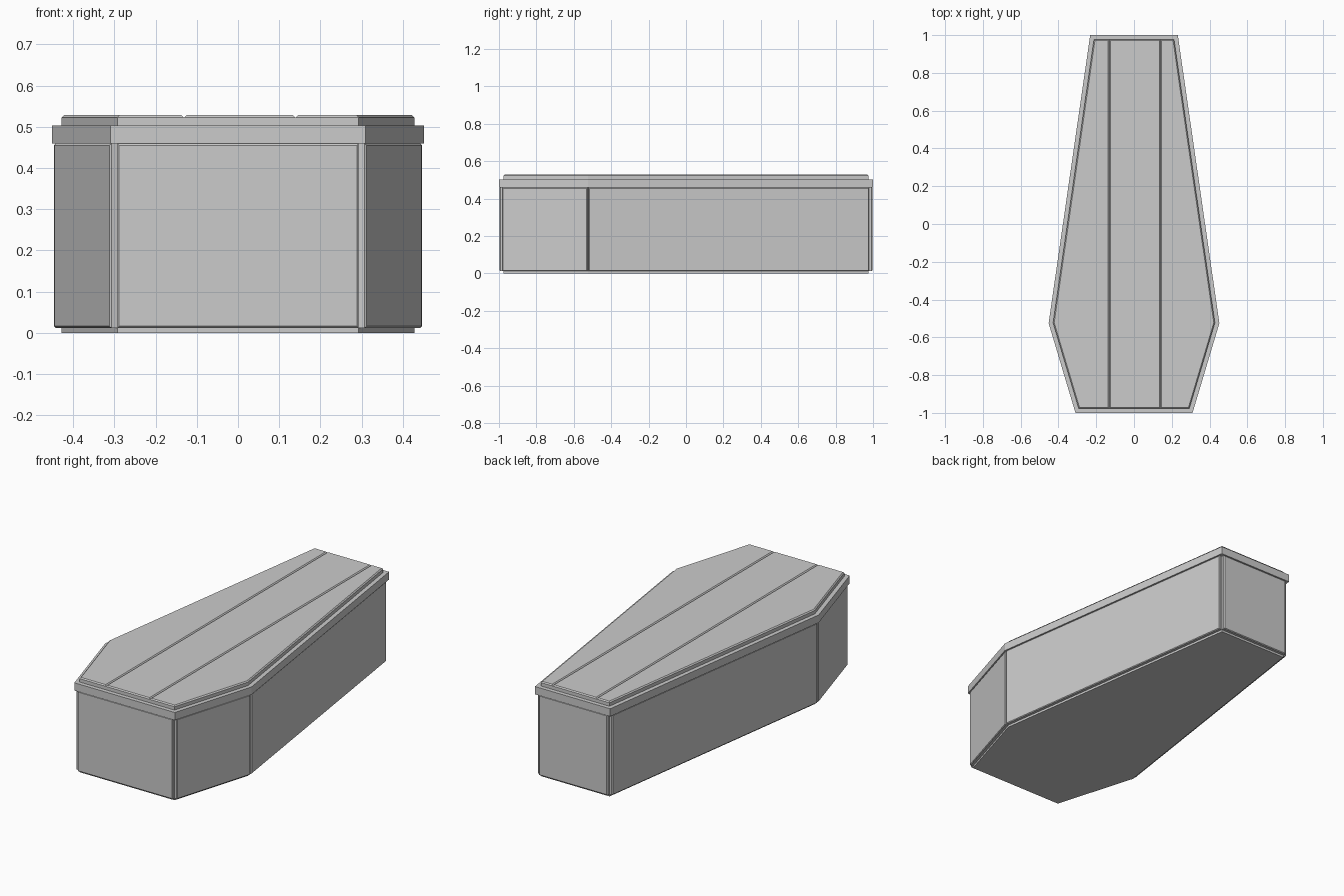
import bpy, bmesh
from mathutils import Vector

if "Cube" in bpy.data.objects:
    bpy.data.objects.remove(bpy.data.objects["Cube"])

# Six-sided outline of the lid rim, counter-clockwise seen from above
RIM = [Vector(p) for p in ((-.31, -1), (.31, -1), (.452, -.525),
                           (.232, 1), (-.232, 1), (-.452, -.525))]


def normal(a, b):
    d = (b - a).normalized()
    return Vector((d.y, -d.x))


def inset(pts, dist):
    # mitred inset of a closed outline
    out = []
    for i, p in enumerate(pts):
        n1 = normal(pts[i - 1], p)
        n2 = normal(p, pts[(i + 1) % len(pts)])
        out.append(p - (n1 + n2) * dist / (1 + n1.dot(n2)))
    return out


def prism(pts, z0, z1):
    bm = bmesh.new()
    face = bm.faces.new([bm.verts.new((p.x, p.y, z0)) for p in pts])
    ext = bmesh.ops.extrude_face_region(bm, geom=[face])
    verts = [g for g in ext["geom"] if isinstance(g, bmesh.types.BMVert)]
    bmesh.ops.translate(bm, verts=verts, vec=(0, 0, z1 - z0))
    if len(bm.faces) < len(pts) + 2:
        bm.faces.new([v for v in bm.verts if v not in verts])
    bmesh.ops.recalc_face_normals(bm, faces=bm.faces)
    return bm


def bevel(bm, edges, width):
    bmesh.ops.bevel(bm, geom=edges, offset=width, segments=1,
                    profile=0.5, affect='EDGES')


def finish(bm, name):
    bmesh.ops.recalc_face_normals(bm, faces=bm.faces)
    me = bpy.data.meshes.new(name)
    bm.to_mesh(me)
    bm.free()
    ob = bpy.data.objects.new(name, me)
    bpy.context.collection.objects.link(ob)
    return ob


core = inset(RIM, 0.023)

# Inner box, showing as the base plinth and in the corner grooves
finish(prism(core, 0, 0.465), "inner_box")

# Wall panels, one on each side, leaving notches at the corners
names = ("head_panel", "right_shoulder_panel", "right_side_panel",
         "foot_panel", "left_side_panel", "left_shoulder_panel")
for i, name in enumerate(names):
    a, b = core[i], core[(i + 1) % 6]
    n = normal(a, b) * 0.019
    bm = prism([a, a + n, b + n, b], 0.012, 0.459)
    mid = (a + b) / 2 + n
    outer = [e for e in bm.edges
             if all(abs((v.co.xy - mid).dot(n.normalized())) < 1e-4 for v in e.verts)]
    bevel(bm, outer, 0.004)
    finish(bm, name)

# Lid rim
finish(prism(RIM, 0.46, 0.503), "lid_rim")

# Three lid planks with bevelled top edges forming V grooves
cuts = (-1, -0.131, 0.14, 1)
for name, x0, x1 in zip(("left_plank", "middle_plank", "right_plank"), cuts, cuts[1:]):
    bm = prism(core, 0.503, 0.528)
    for x, side in ((x0, -1), (x1, 1)):
        if abs(x) == 1:
            continue
        geom = bm.verts[:] + bm.edges[:] + bm.faces[:]
        cut = bmesh.ops.bisect_plane(bm, geom=geom, plane_co=(x, 0, 0),
                                     plane_no=(side, 0, 0), clear_outer=True)
        bmesh.ops.holes_fill(bm, edges=[e for e in bm.edges if e.is_boundary])
    bevel(bm, [e for e in bm.edges if all(v.co.z > 0.527 for v in e.verts)], 0.006)
    finish(bm, name)
